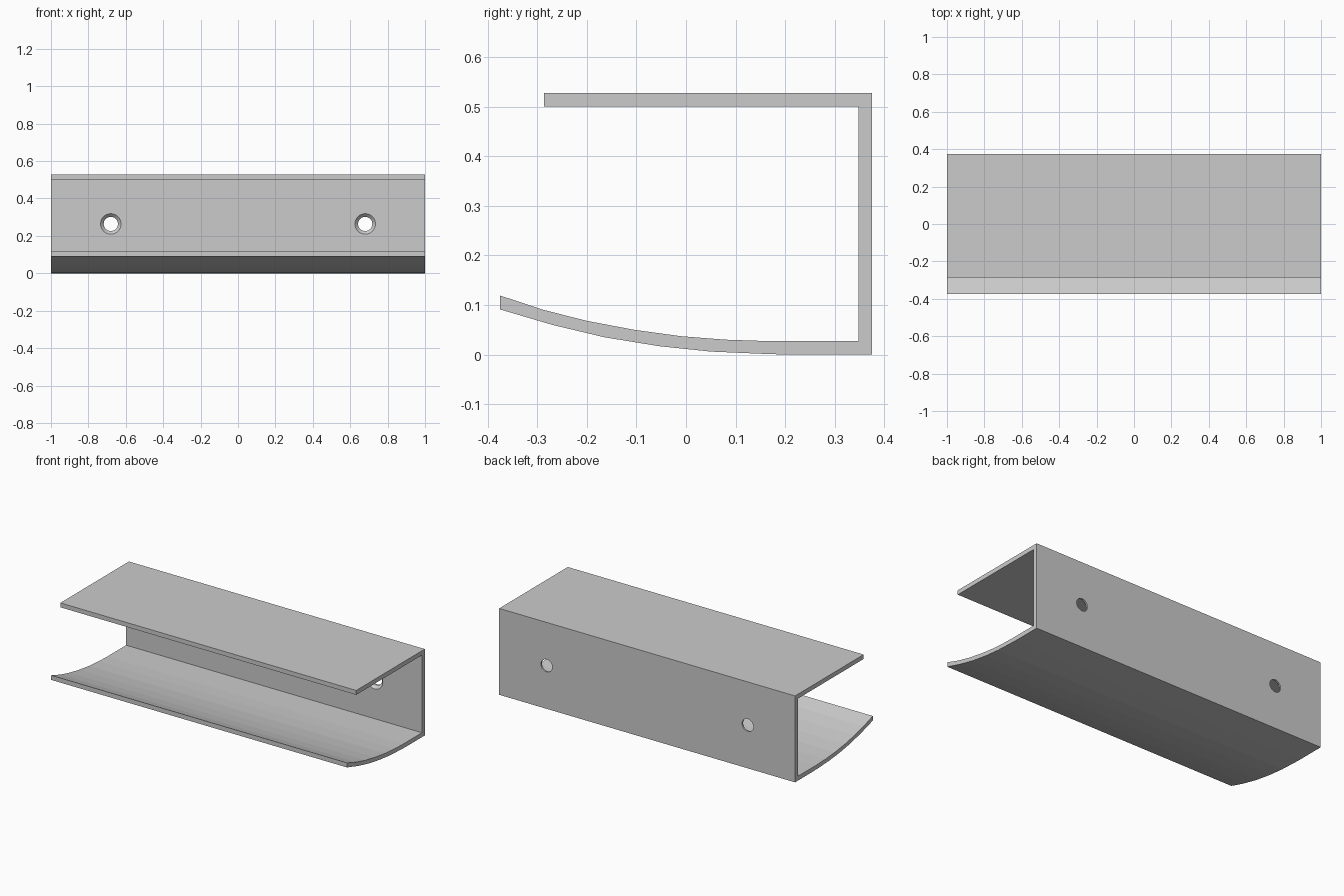
import bpy, bmesh, math

if "Cube" in bpy.data.objects:
    bpy.data.objects.remove(bpy.data.objects["Cube"])

T = 0.027               # sheet thickness
H, D = 0.528, 0.375     # height, half depth


def mesh_object(name, bm):
    bmesh.ops.recalc_face_normals(bm, faces=bm.faces)
    me = bpy.data.meshes.new(name)
    bm.to_mesh(me)
    bm.free()
    ob = bpy.data.objects.new(name, me)
    bpy.context.collection.objects.link(ob)
    return ob


# Channel section (y, z): curved lower lip, back wall, shorter top flange
outer_lip = [(-0.375, 0.091), (-0.27, 0.06), (-0.165, 0.035),
             (-0.055, 0.017), (0.05, 0.006), (0.155, 0.0015), (0.2, 0)]
inner_lip = [(0.17, T), (0.08, 0.030), (-0.01, 0.037), (-0.105, 0.050),
             (-0.2, 0.068), (-0.287, 0.090), (-0.375, 0.119)]
section = outer_lip + [(D, 0), (D, H), (-0.287, H), (-0.287, H - T),
                       (D - T, H - T), (D - T, T)] + inner_lip

bm = bmesh.new()
face = bm.faces.new([bm.verts.new((-1, y, z)) for y, z in section])
ext = bmesh.ops.extrude_face_region(bm, geom=[face])
bmesh.ops.translate(bm, vec=(2, 0, 0),
                    verts=[g for g in ext["geom"] if isinstance(g, bmesh.types.BMVert)])
channel = mesh_object("mounting_channel", bm)


# Countersunk screw holes through the back wall
def screw_cutter(x, z, n=32):
    bm = bmesh.new()
    rings = []
    for y, r in [(0.338, 0.065), (0.365, 0.038), (0.40, 0.038)]:
        rings.append([bm.verts.new((x + r * math.cos(2 * math.pi * i / n), y,
                                    z + r * math.sin(2 * math.pi * i / n)))
                      for i in range(n)])
    for a, b in zip(rings, rings[1:]):
        for i in range(n):
            j = (i + 1) % n
            bm.faces.new((a[i], a[j], b[j], b[i]))
    bm.faces.new(rings[0])
    bm.faces.new(rings[-1])
    ob = mesh_object("screw_hole_cutter", bm)
    ob.hide_render = True
    return ob


bpy.context.view_layer.objects.active = channel
for x in (-0.68, 0.68):
    cutter = screw_cutter(x, H / 2)
    mod = channel.modifiers.new("screw_hole", "BOOLEAN")
    mod.operation, mod.solver, mod.object = "DIFFERENCE", "EXACT", cutter
    bpy.ops.object.modifier_apply(modifier=mod.name)
    bpy.data.objects.remove(cutter)
